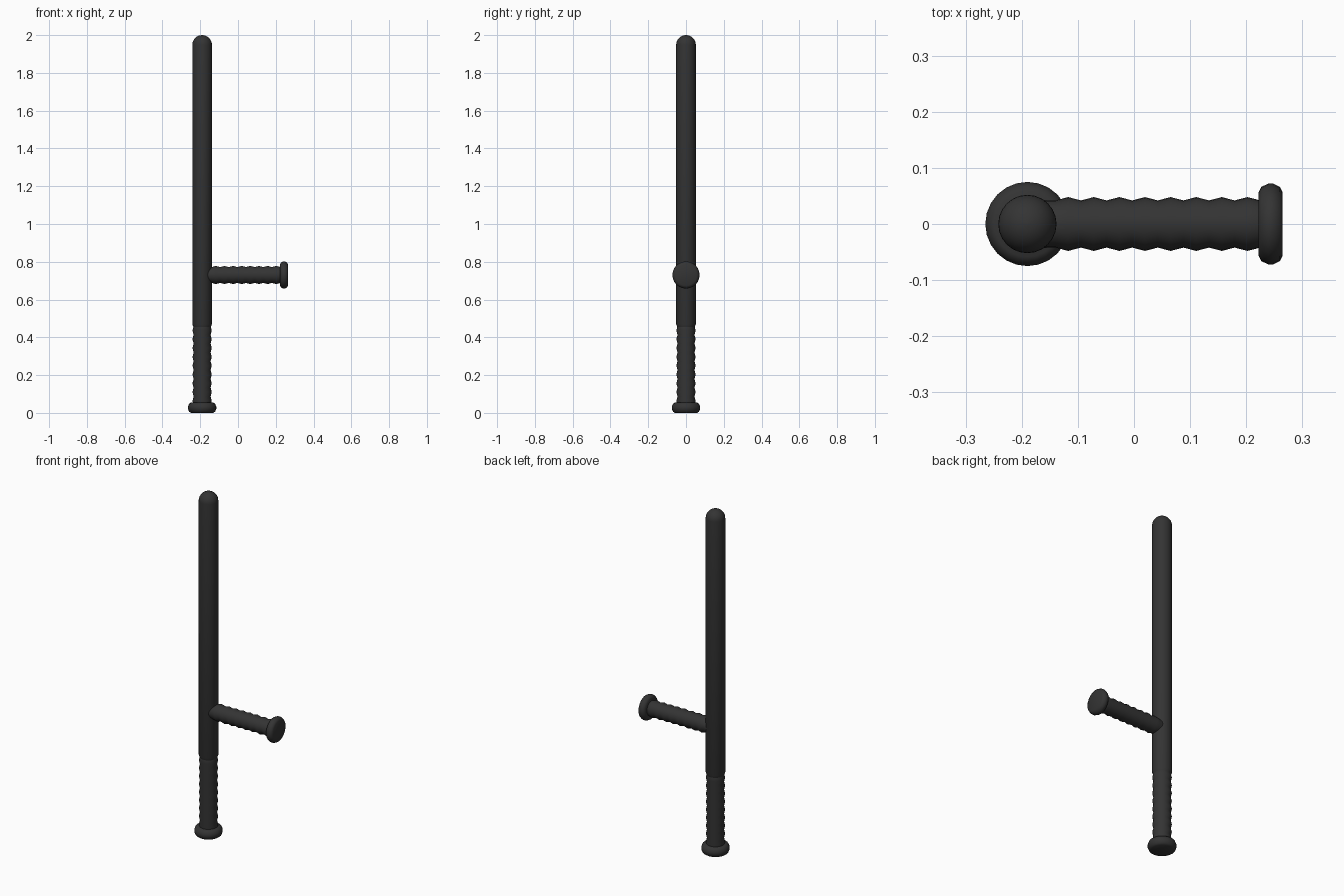
import bpy, bmesh, math
from mathutils import Matrix

cube = bpy.data.objects.get("Cube")
if cube:
    bpy.data.objects.remove(cube, do_unlink=True)

SIDES = 24
AXIS_X = -0.19
SHAFT_R = 0.052

rubber = bpy.data.materials.new("black_rubber")
rubber.use_nodes = True
colour = (0.034, 0.034, 0.034, 1)
rubber.diffuse_color = colour
bsdf = rubber.node_tree.nodes["Principled BSDF"]
bsdf.inputs["Base Color"].default_value = colour
bsdf.inputs["Roughness"].default_value = 0.6


def lathe(name, profile, matrix):
    """Revolve (radius, height) points around z, cap both ends, then place."""
    bm = bmesh.new()
    rings = [[bm.verts.new((r * math.cos(math.tau * i / SIDES),
                            r * math.sin(math.tau * i / SIDES), h))
              for i in range(SIDES)] for r, h in profile]
    for low, high in zip(rings, rings[1:]):
        for i in range(SIDES):
            j = (i + 1) % SIDES
            bm.faces.new((low[i], low[j], high[j], high[i]))
    bm.faces.new(rings[0][::-1])
    bm.faces.new(rings[-1])
    bm.transform(matrix)
    mesh = bpy.data.meshes.new(name)
    bm.to_mesh(mesh)
    bm.free()
    mesh.materials.append(rubber)
    obj = bpy.data.objects.new(name, mesh)
    bpy.context.collection.objects.link(obj)
    bpy.ops.object.select_all(action='DESELECT')
    obj.select_set(True)
    bpy.context.view_layer.objects.active = obj
    bpy.ops.object.shade_smooth_by_angle(angle=math.radians(40))
    return obj


def ribs(start, end, count, valley, peak):
    """Zigzag grip profile with evenly spaced ridges."""
    step = (end - start) / (2 * count)
    return [(peak if i % 2 else valley, start + i * step)
            for i in range(2 * count + 1)]


def knob(start, end, radius):
    """Rounded disc profile."""
    shape = [(0.78, 0), (0.92, 0.12), (1, 0.4), (1, 0.6), (0.92, 0.88), (0.78, 1)]
    return [(radius * r, start + (end - start) * t) for r, t in shape]


upright = Matrix.Translation((AXIS_X, 0, 0))
sideways = Matrix.Translation((0, 0, 0.73)) @ Matrix.Rotation(math.pi / 2, 4, 'Y')

# Main shaft with a domed tip
dome = [(SHAFT_R * math.cos(a), 2 - SHAFT_R + SHAFT_R * math.sin(a))
        for a in (math.radians(d) for d in range(0, 90, 11))]
lathe("shaft", [(0.044, 0.45), (SHAFT_R, 0.47)] + dome + [(0.001, 2)], upright)

# Ribbed grip and butt at the lower end
lathe("lower_grip", ribs(0.04, 0.46, 9, 0.045, 0.051), upright)
lathe("butt_knob", knob(0, 0.055, 0.075), upright)

# Side handle with its ribbed grip and end knob
lathe("side_handle", [(0.043, AXIS_X)] + ribs(-0.14, 0.225, 8, 0.042, 0.048), sideways)
lathe("side_handle_knob", knob(0.222, 0.265, 0.072), sideways)
